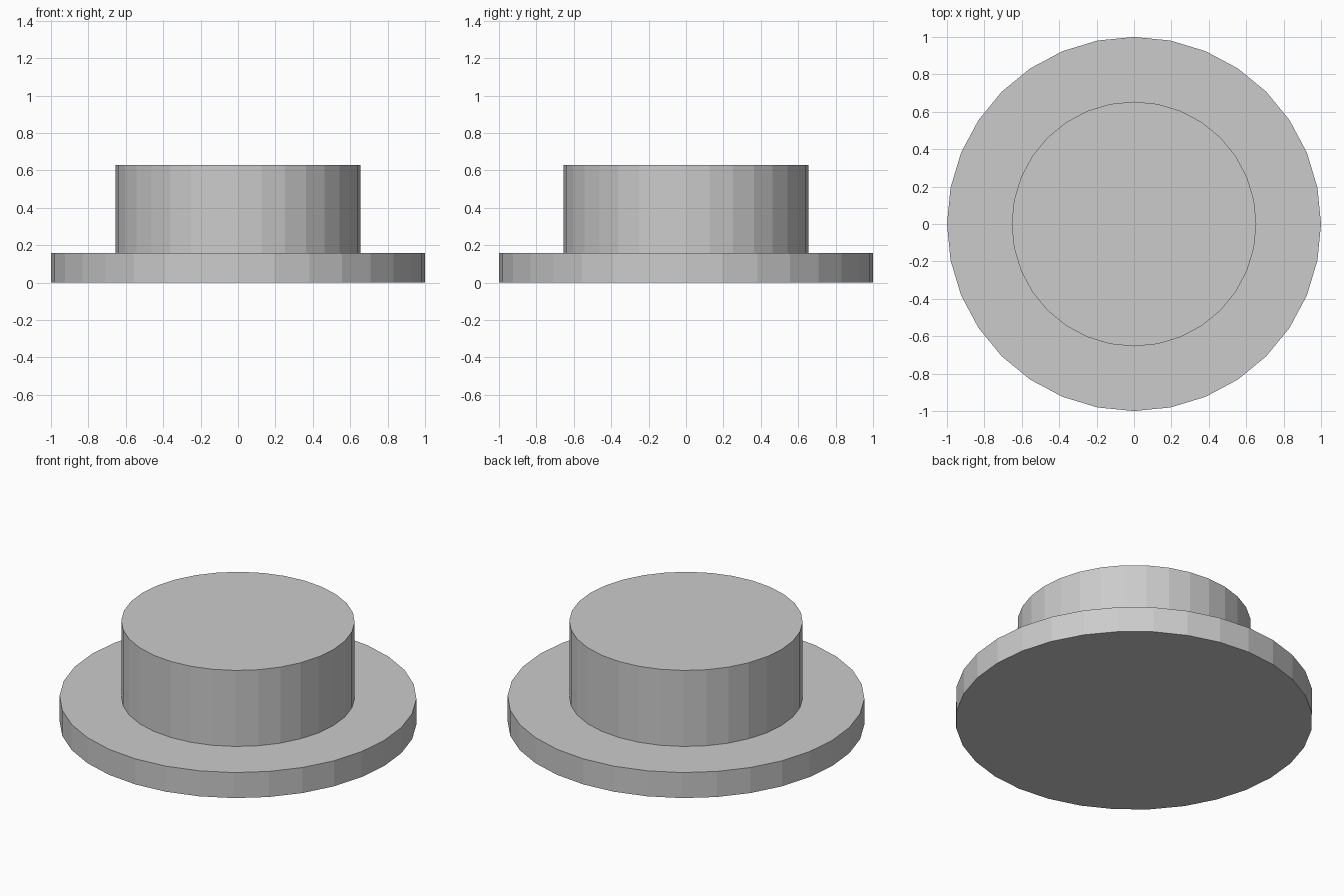
import bpy
import bmesh
from math import cos, sin, tau

if "Cube" in bpy.data.objects:
    bpy.data.objects.remove(bpy.data.objects["Cube"])

SIDES = 32


def ring(bm, radius, z):
    return [bm.verts.new((radius * cos(tau * i / SIDES), radius * sin(tau * i / SIDES), z))
            for i in range(SIDES)]


def stepped_disc(name, profile):
    """Closed, flat-shaded solid of revolution from (radius, z) steps, bottom to top."""
    bm = bmesh.new()
    rings = [ring(bm, r, z) for r, z in profile]
    for low, high in zip(rings, rings[1:]):
        for i in range(SIDES):
            j = (i + 1) % SIDES
            bm.faces.new((low[i], low[j], high[j], high[i]))
    bm.faces.new(rings[0][::-1])
    bm.faces.new(rings[-1])
    mesh = bpy.data.meshes.new(name)
    bm.to_mesh(mesh)
    bm.free()
    obj = bpy.data.objects.new(name, mesh)
    bpy.context.collection.objects.link(obj)
    return obj


# Wide base flange stepping in to the raised round button
stepped_disc("flanged_button", [(1.0, 0.0), (1.0, 0.158), (0.654, 0.158), (0.654, 0.628)])
